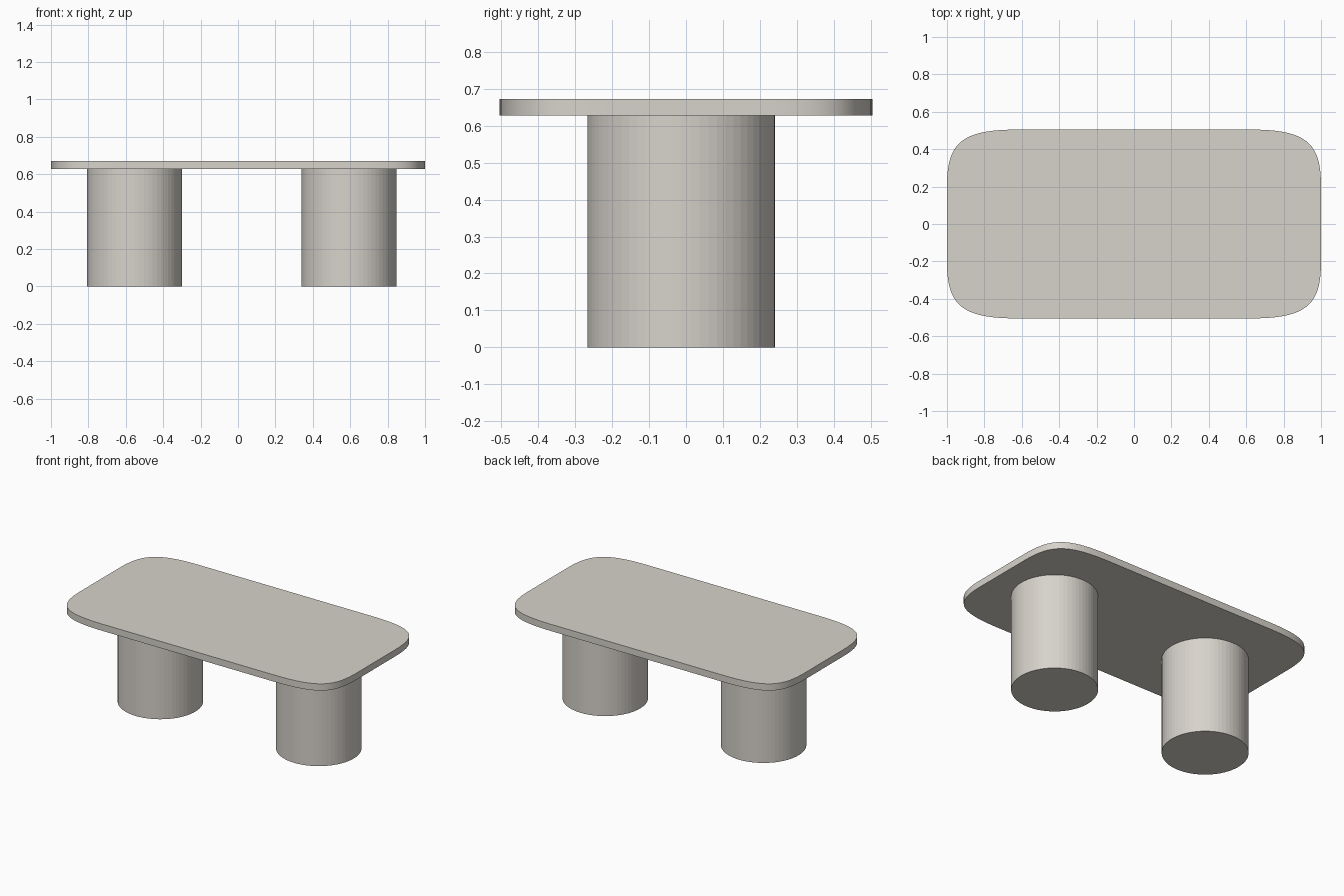
import bpy, bmesh
from mathutils import Vector
from mathutils.geometry import interpolate_bezier

if "Cube" in bpy.data.objects:
    bpy.data.objects.remove(bpy.data.objects["Cube"])

HX, HY = 1.0, 0.505          # table top half sizes
Z0, Z1 = 0.628, 0.672        # table top underside and upper face

stone = bpy.data.materials.new("warm light grey")
stone.diffuse_color = (0.68, 0.65, 0.60, 1)
stone.use_nodes = True
stone.node_tree.nodes["Principled BSDF"].inputs["Base Color"].default_value = stone.diffuse_color

# Table top: one soft bezier corner, mirrored to all four, then extruded
corner = interpolate_bezier(Vector((HX, 0.2, 0)), Vector((HX, 0.43, 0)),
                            Vector((0.93, HY, 0)), Vector((0.62, HY, 0)), 20)
outline = []
for sx, sy in ((1, 1), (-1, 1), (-1, -1), (1, -1)):
    pts = [(p.x * sx, p.y * sy, Z0) for p in corner]
    outline += pts if sx * sy > 0 else pts[::-1]

bm = bmesh.new()
face = bm.faces.new([bm.verts.new(p) for p in outline])
ext = bmesh.ops.extrude_face_region(bm, geom=[face], use_keep_orig=True)
bmesh.ops.translate(bm, vec=(0, 0, Z1 - Z0),
                    verts=[g for g in ext["geom"] if isinstance(g, bmesh.types.BMVert)])
bmesh.ops.recalc_face_normals(bm, faces=bm.faces)
mesh = bpy.data.meshes.new("table_top")
bm.to_mesh(mesh)
bm.free()
top = bpy.data.objects.new("table_top", mesh)
bpy.context.collection.objects.link(top)
mesh.materials.append(stone)
bpy.context.view_layer.objects.active = top
top.select_set(True)
bpy.ops.object.shade_smooth_by_angle()

# Two faceted drum legs
for name, x in (("left_leg", -0.553), ("right_leg", 0.594)):
    bpy.ops.mesh.primitive_cylinder_add(vertices=64, radius=0.254, depth=Z0,
                                        location=(x, -0.013, Z0 / 2))
    leg = bpy.context.object
    leg.name = name
    leg.data.materials.append(stone)
